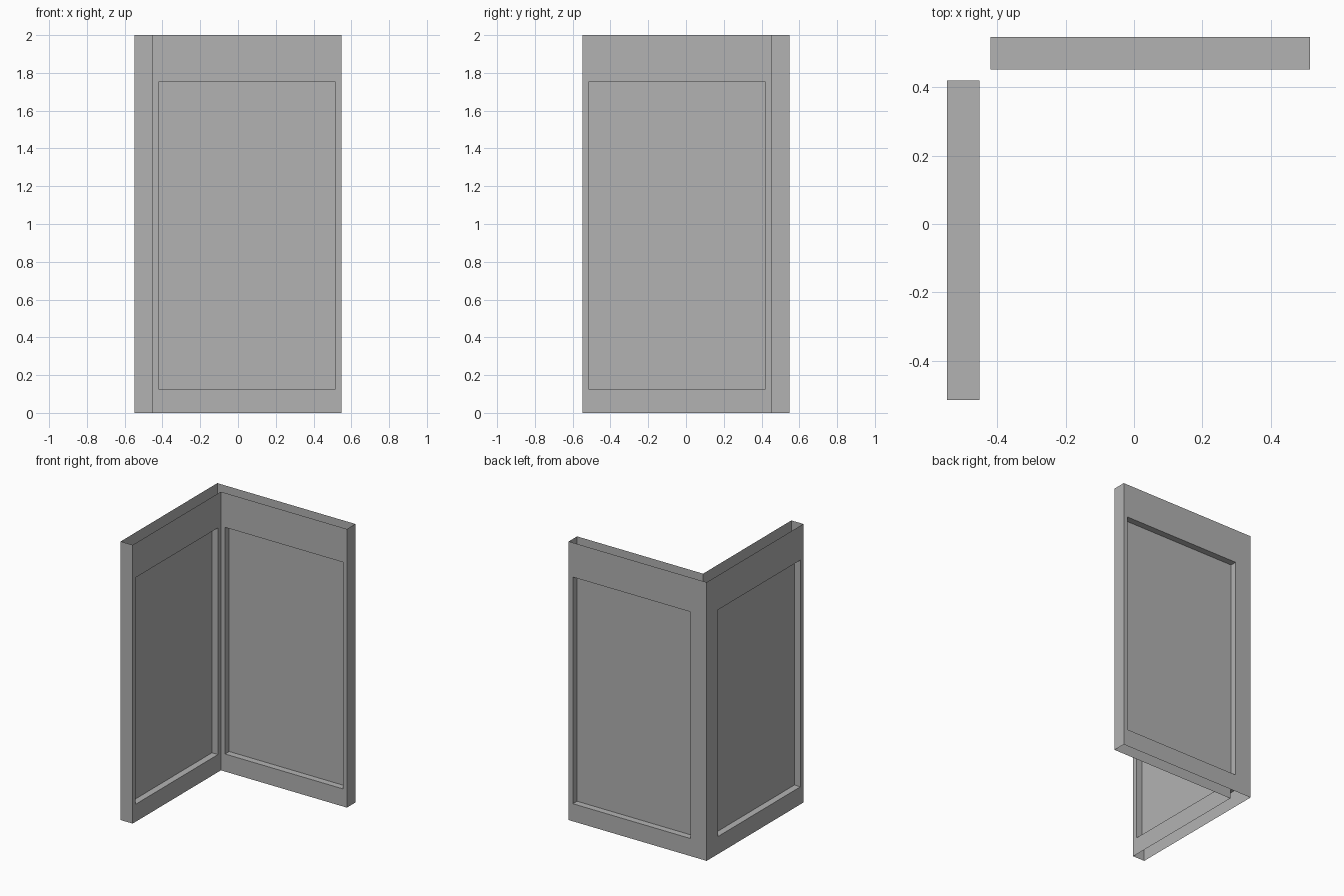
import bpy
import bmesh

cube = bpy.data.objects.get("Cube")
if cube:
    bpy.data.objects.remove(cube, do_unlink=True)

OUTER, INNER, HEIGHT = 0.548, 0.453, 2.0      # wall faces and height
U0, U1, Z0, Z1 = -0.42, 0.515, 0.126, 1.753   # panel opening
MID = (OUTER + INNER) / 2

grey = bpy.data.materials.new("plain grey")
grey.use_nodes = True
colour = (0.448, 0.448, 0.448, 1)
grey.diffuse_color = colour
grey.node_tree.nodes["Principled BSDF"].inputs["Base Color"].default_value = colour


def back_wing(u, d, z):
    return (u, d, z)


def side_wing(u, d, z):
    return (-d, -u, z)


def finish(name, bm):
    bmesh.ops.recalc_face_normals(bm, faces=bm.faces)
    mesh = bpy.data.meshes.new(name)
    bm.to_mesh(mesh)
    bm.free()
    mesh.materials.append(grey)
    obj = bpy.data.objects.new(name, mesh)
    bpy.context.collection.objects.link(obj)


def rectangle(bm, place, u0, u1, z0, z1, d):
    corners = ((u0, z0), (u1, z0), (u1, z1), (u0, z1))
    return [bm.verts.new(place(u, d, z)) for u, z in corners]


def frame(name, place):
    """Hollow wall, open at top and bottom, with an opening right through."""
    bm = bmesh.new()
    holes, edges = [], []
    for d, start in ((OUTER, -OUTER), (INNER, -INNER)):
        rim = rectangle(bm, place, start, OUTER, 0, HEIGHT, d)
        hole = rectangle(bm, place, U0, U1, Z0, Z1, d)
        for i in range(4):
            j = (i + 1) % 4
            bm.faces.new((rim[i], rim[j], hole[j], hole[i]))
        holes.append(hole)
        edges.append(rim)
    # reveals around the opening
    a, b = holes
    for i in range(4):
        j = (i + 1) % 4
        bm.faces.new((a[i], a[j], b[j], b[i]))
    # free end of the wing
    a, b = edges
    bm.faces.new((a[1], a[2], b[2], b[1]))
    finish(name, bm)


def panel(name, place):
    """Recessed sheet in the middle of the opening."""
    bm = bmesh.new()
    bm.faces.new(rectangle(bm, place, U0, U1, Z0, Z1, MID))
    finish(name, bm)


for label, place in (("back", back_wing), ("side", side_wing)):
    frame(label + "_wall_frame", place)
    panel(label + "_wall_panel", place)
